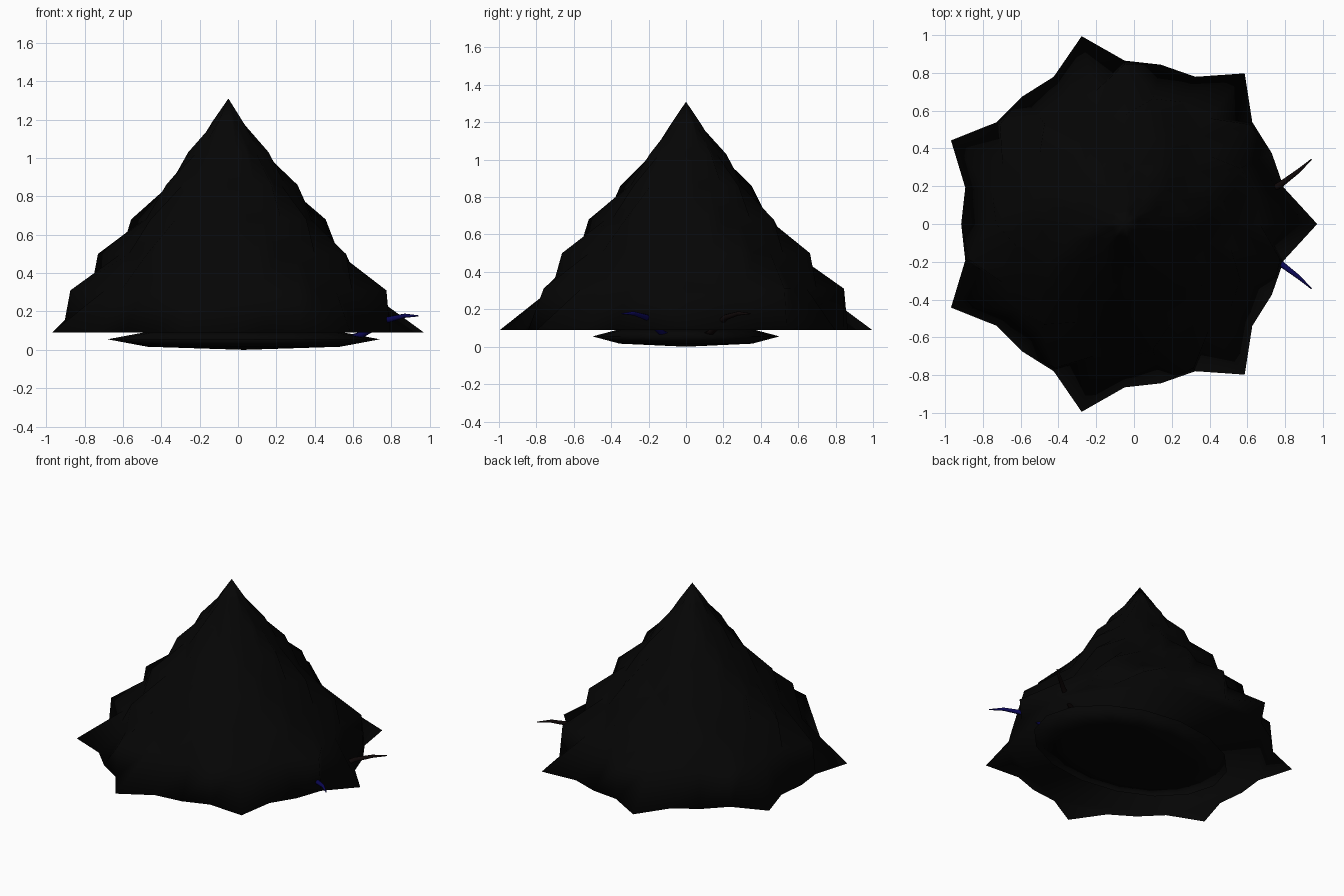
import bpy, bmesh, math
from mathutils import Vector

if "Cube" in bpy.data.objects:
    bpy.data.objects.remove(bpy.data.objects["Cube"])


def material(name, rgb):
    m = bpy.data.materials.new(name)
    m.diffuse_color = (*rgb, 1)
    m.use_nodes = True
    m.node_tree.nodes["Principled BSDF"].inputs["Base Color"].default_value = m.diffuse_color
    return m


BLACK = material("soot black", (0.0016, 0.0016, 0.0016))
BLUE = material("midnight blue", (0.003, 0.002, 0.09))
BROWN = material("dark brown black", (0.004, 0.002, 0.002))
CENTRE_X = -0.05


def finish(bm, name, mat):
    bmesh.ops.recalc_face_normals(bm, faces=bm.faces)
    for f in bm.faces:
        f.smooth = True
    me = bpy.data.meshes.new(name)
    bm.to_mesh(me)
    bm.free()
    me.materials.append(mat)
    ob = bpy.data.objects.new(name, me)
    bpy.context.collection.objects.link(ob)
    return ob


def bridge(bm, rings):
    for a, b in zip(rings, rings[1:]):
        n = len(a)
        for k in range(n):
            bm.faces.new((a[k], a[(k + 1) % n], b[(k + 1) % n], b[k]))


# Spiky cone: seven-pointed rings (radius, z), each turned a quarter step from the last
RINGS = [(1.02, 0.09), (0.845, 0.31), (0.68, 0.50), (0.52, 0.68),
         (0.36, 0.86), (0.215, 1.03), (0.083, 1.19)]
bm = bmesh.new()
rings = []
for n, (radius, z) in enumerate(RINGS):
    ring = []
    for i in range(28):
        a = math.tau * i / 28
        r = radius if (i + n) % 4 == 0 else radius * 0.848
        ring.append(bm.verts.new((CENTRE_X + r * math.cos(a), r * math.sin(a), z)))
    rings.append(ring)
bridge(bm, rings)
apex = bm.verts.new((CENTRE_X, 0, 1.31))
for i in range(28):
    bm.faces.new((rings[-1][i], rings[-1][(i + 1) % 28], apex))
bm.faces.new(rings[0])
finish(bm, "spiky_cone", BLACK)

# Flattened body under the cone
bm = bmesh.new()
bmesh.ops.create_uvsphere(bm, u_segments=16, v_segments=4, radius=1)
for v in bm.verts:
    v.co = Vector((0.03 + 0.71 * v.co.x, 0.5 * v.co.y, 0.055 + 0.055 * v.co.z))
finish(bm, "flat_body", BLACK)


# Feeler: tapering curved tube leaving the body and poking through the skirt
def feeler(name, side, mat):
    path = [(0.60, 0.11, 0.065), (0.65, 0.14, 0.082), (0.71, 0.172, 0.118),
            (0.78, 0.212, 0.157), (0.87, 0.28, 0.178), (0.94, 0.343, 0.177)]
    radii = [0.016, 0.017, 0.018, 0.016, 0.011, 0.003]
    pts = [Vector((x, y * side, z)) for x, y, z in path]
    bm = bmesh.new()
    rings = []
    for i, p in enumerate(pts):
        d = (pts[min(i + 1, 5)] - pts[max(i - 1, 0)]).normalized()
        u = d.cross(Vector((0, 0, 1))).normalized()
        w = u.cross(d)
        rings.append([bm.verts.new(p + radii[i] * (u * math.cos(a) + w * math.sin(a)))
                      for a in (math.tau * k / 8 for k in range(8))])
    bridge(bm, rings)
    bm.faces.new(rings[0])
    bm.faces.new(rings[-1])
    finish(bm, name, mat)


feeler("front_feeler", -1, BLUE)
feeler("back_feeler", 1, BROWN)
